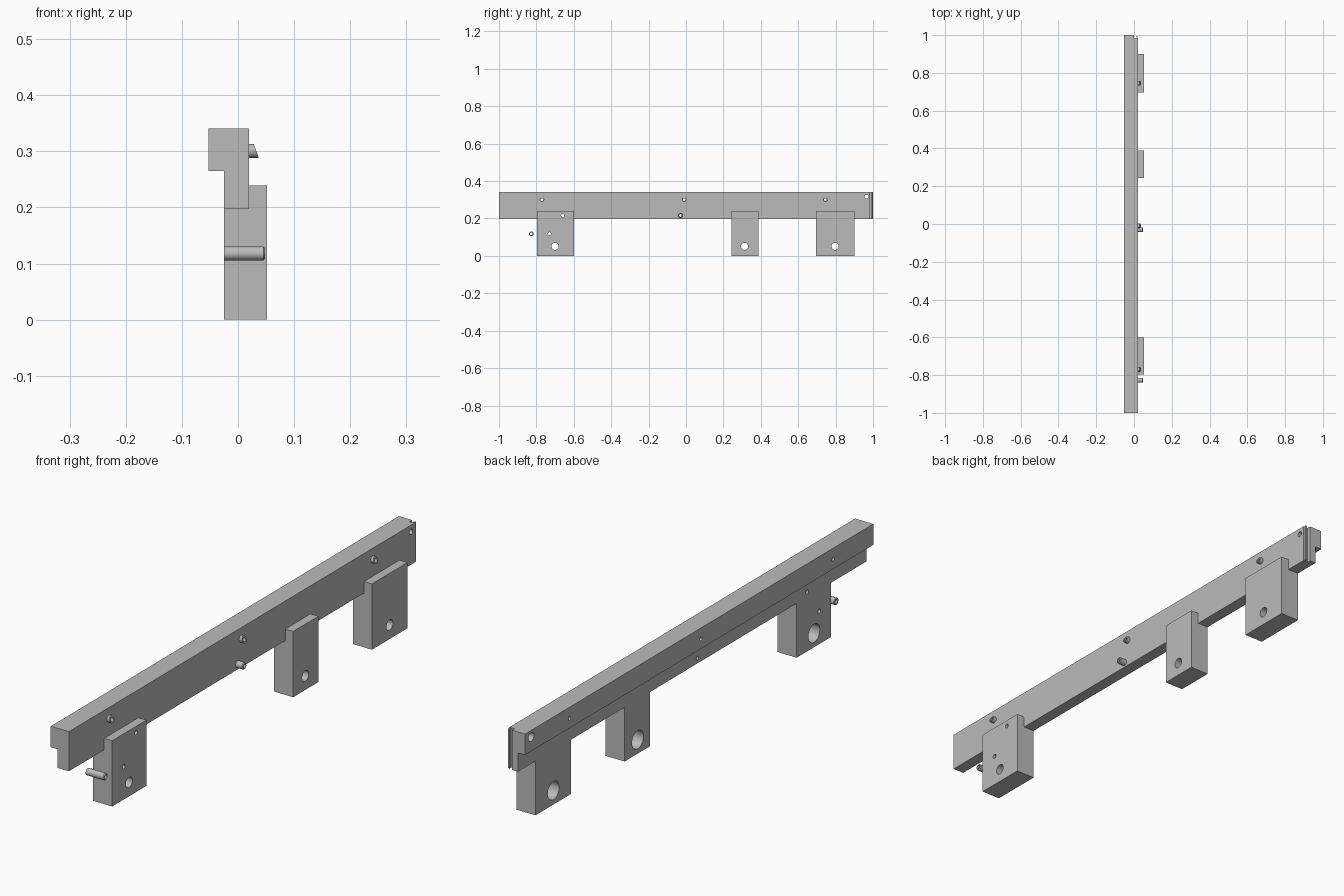
import bpy, bmesh, math
from mathutils import Matrix, Vector

cube = bpy.data.objects.get("Cube")
if cube:
    bpy.data.objects.remove(cube, do_unlink=True)

grey = bpy.data.materials.new("plain grey")
grey.use_nodes = True
grey.diffuse_color = (0.5, 0.5, 0.5, 1)
grey.node_tree.nodes["Principled BSDF"].inputs["Base Color"].default_value = (0.5, 0.5, 0.5, 1)


def finish(bm, name):
    bmesh.ops.recalc_face_normals(bm, faces=bm.faces[:])
    mesh = bpy.data.meshes.new(name)
    bm.to_mesh(mesh)
    bm.free()
    mesh.materials.append(grey)
    ob = bpy.data.objects.new(name, mesh)
    bpy.context.collection.objects.link(ob)
    return ob


def extrude(name, profile, y0, y1):
    """Extrude an (x, z) outline along y."""
    bm = bmesh.new()
    face = bm.faces.new([bm.verts.new((x, y0, z)) for x, z in profile])
    res = bmesh.ops.extrude_face_region(bm, geom=[face])
    verts = [g for g in res["geom"] if isinstance(g, bmesh.types.BMVert)]
    bmesh.ops.translate(bm, verts=verts, vec=(0, y1 - y0, 0))
    return finish(bm, name)


def box(name, x0, x1, y0, y1, z0, z1):
    return extrude(name, [(x0, z0), (x1, z0), (x1, z1), (x0, z1)], y0, y1)


def drill(ob, holes):
    """Cut round holes along x, each given as y, z, radius, x0, x1."""
    for y, z, r, x0, x1 in holes:
        bm = bmesh.new()
        turn = Matrix.Translation(((x0 + x1) / 2, y, z)) @ Matrix.Rotation(math.pi / 2, 4, "Y")
        bmesh.ops.create_cone(bm, cap_ends=True, segments=24, radius1=r, radius2=r,
                              depth=x1 - x0, matrix=turn)
        cutter = finish(bm, "hole_cutter")
        mod = ob.modifiers.new("hole", "BOOLEAN")
        mod.operation, mod.solver, mod.object = "DIFFERENCE", "EXACT", cutter
        bpy.context.view_layer.objects.active = ob
        bpy.ops.object.modifier_apply(modifier=mod.name)
        bpy.data.objects.remove(cutter, do_unlink=True)


def smooth(ob):
    bpy.ops.object.select_all(action="DESELECT")
    ob.select_set(True)
    bpy.context.view_layer.objects.active = ob
    bpy.ops.object.shade_smooth_by_angle(angle=math.radians(30))


def tube(name, y, z, x0, x1, r, bore, slant=0.0):
    """Hollow pin along x, its tip optionally slanted back towards the top."""
    bm = bmesh.new()
    n = 24
    tip = x1 - 0.003 if not slant else x1
    rings = [(x0, bore), (x0, r), (tip, r), (x1, r - (0 if slant else 0.003)), (x1, bore)]
    if slant:
        rings.pop(3)
    loops = []
    for x, rad in rings:
        loop = []
        for i in range(n):
            a = math.tau * i / n
            h = rad * math.sin(a)
            back = slant * (h + r) / (2 * r) if x > x0 else 0
            loop.append(bm.verts.new(Vector((x - back, y + rad * math.cos(a), z + h))))
        loops.append(loop)
    for k, loop in enumerate(loops):
        nxt = loops[(k + 1) % len(loops)]
        for i in range(n):
            j = (i + 1) % n
            bm.faces.new((loop[i], loop[j], nxt[j], nxt[i]))
    smooth(finish(bm, name))


BACK, FACE, OUT = -0.025, 0.02, 0.052
LEDGE, TOP, BOTTOM = 0.265, 0.341, 0.197

# Stepped rail with its set-back end corner
rail = extrude("rail", [(BACK, BOTTOM), (FACE, BOTTOM), (FACE, TOP),
                        (-0.053, TOP), (-0.053, LEDGE), (BACK, LEDGE)], -1, 1)
notch = box("corner_cutter", 0.0, 0.1, 0.985, 1.1, 0.1, 0.5)
cut = rail.modifiers.new("corner", "BOOLEAN")
cut.operation, cut.solver, cut.object = "DIFFERENCE", "EXACT", notch
bpy.context.view_layer.objects.active = rail
bpy.ops.object.modifier_apply(modifier=cut.name)
bpy.data.objects.remove(notch, do_unlink=True)

stud_ys = (-0.77, -0.01, 0.745)
drill(rail, [(y, 0.301, 0.007, -0.1, 0.1) for y in stud_ys]
      + [(-0.03, 0.216, 0.007, -0.1, 0.1),
         (0.965, 0.317, 0.01, -0.1, 0.1), (0.965, 0.317, 0.016, -0.1, -0.01)])
smooth(rail)

# Thin upright strip at the rail end
box("end_strip", 0.012, 0.018, 0.988, 0.996, BOTTOM, TOP)

# Hanging mounting blocks with counterbored holes
for name, y0, y1, hole_y in (("front_block", -0.797, -0.6, -0.7),
                             ("middle_block", 0.243, 0.388, 0.313),
                             ("rear_block", 0.695, 0.9, 0.797)):
    block = extrude(name, [(BACK, 0), (OUT, 0), (OUT, 0.239), (FACE, 0.239),
                           (FACE, BOTTOM), (BACK, BOTTOM)], y0, y1)
    holes = [(hole_y, 0.051, 0.019, -0.1, 0.1), (hole_y, 0.051, 0.033, -0.1, 0.02)]
    if name == "front_block":
        holes += [(-0.66, 0.216, 0.008, -0.1, 0.1), (-0.73, 0.119, 0.008, -0.1, 0.1)]
        drill(rail, holes[2:3])
    drill(block, holes)
    smooth(block)

# Slanted studs and round pins
for i, y in enumerate(stud_ys):
    tube(f"slanted_stud_{i + 1}", y, 0.301, FACE, 0.037, 0.0125, 0.007, slant=0.009)
tube("middle_pin", -0.03, 0.216, FACE, 0.048, 0.0125, 0.007)
tube("front_pin", -0.827, 0.118, BACK, 0.048, 0.0125, 0.007)
